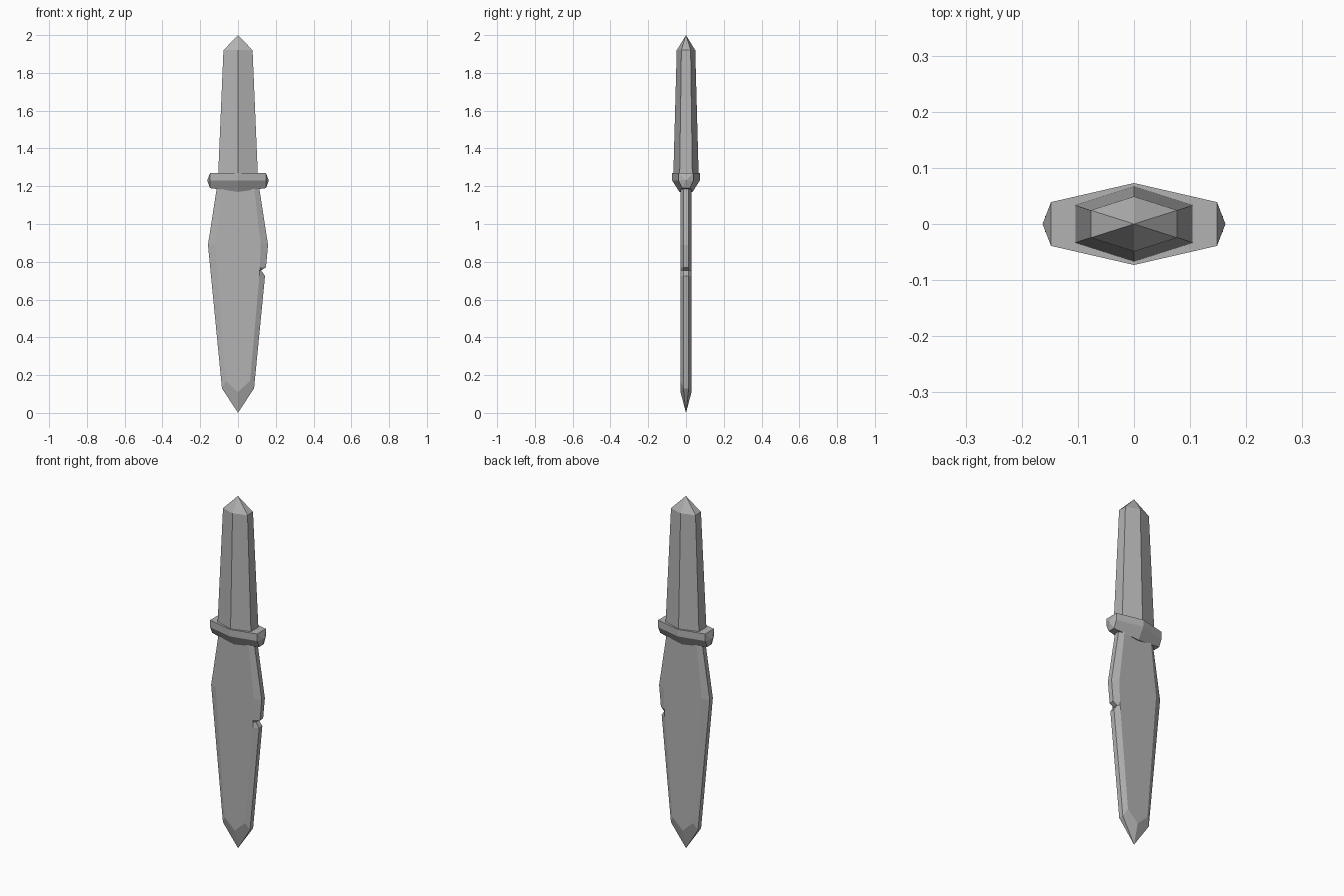
import bpy
import bmesh

cube = bpy.data.objects.get("Cube")
if cube:
    bpy.data.objects.remove(cube, do_unlink=True)

steel = bpy.data.materials.new("grey_steel")
steel.use_nodes = True
grey = (0.45, 0.45, 0.45, 1)
steel.diffuse_color = grey
steel.node_tree.nodes["Principled BSDF"].inputs["Base Color"].default_value = grey


def loft(name, rings, start=None, end=None):
    """Bridge equal rings of points; close each end with a flat cap or a fan to a point."""
    bm = bmesh.new()
    loops = [[bm.verts.new(p) for p in ring] for ring in rings]
    n = len(loops[0])
    for a, b in zip(loops, loops[1:]):
        for i in range(n):
            j = (i + 1) % n
            bm.faces.new((a[i], a[j], b[j], b[i]))
    for loop, apex in ((loops[0], start), (loops[-1], end)):
        if apex is None:
            bm.faces.new(loop)
        else:
            point = bm.verts.new(apex)
            for i in range(n):
                bm.faces.new((loop[i], loop[(i + 1) % n], point))
    bmesh.ops.remove_doubles(bm, verts=bm.verts, dist=0.0005)
    bmesh.ops.recalc_face_normals(bm, faces=bm.faces)
    mesh = bpy.data.meshes.new(name)
    bm.to_mesh(mesh)
    bm.free()
    mesh.materials.append(steel)
    obj = bpy.data.objects.new(name, mesh)
    bpy.context.collection.objects.link(obj)
    return obj


# Blade: flat faces inside a bevelled outline, with a small notch on the left edge
outline = [(0.111, 1.2), (0.159, 0.89), (0.148, 0.77), (0.122, 0.755), (0.143, 0.725),
           (0.085, 0.13), (0, 0), (-0.085, 0.13), (-0.159, 0.89), (-0.111, 1.2)]
flat = [(0.085, 1.2), (0.12, 0.89), (0.116, 0.77), (0.115, 0.755), (0.113, 0.725),
        (0.064, 0.17), (0, 0.11), (-0.064, 0.17), (-0.12, 0.89), (-0.085, 1.2)]


def edge_ring(y):
    # The edge narrows to a single point at the tip
    return [(x, y if z > 0 else 0, z) for x, z in outline]


def face_ring(y):
    return [(x, y, z) for x, z in flat]


loft("blade", [face_ring(-0.029), edge_ring(-0.014), edge_ring(0.014), face_ring(0.029)])


# Guard: six-sided bar, thickest in the middle, with pointed ends
def guard_ring(x, top, bottom, low):
    half = [(top, 1.27), (top, 1.23), (bottom, low)]
    return [(x, y, z) for y, z in half] + [(x, -y, z) for y, z in reversed(half)]


loft("guard",
     [guard_ring(-0.148, 0.039, 0.02, 1.19),
      guard_ring(0, 0.073, 0.035, 1.17),
      guard_ring(0.148, 0.039, 0.02, 1.19)],
     start=(-0.163, 0, 1.23), end=(0.163, 0, 1.23))


# Handle: tapering six-sided grip with a pointed pommel
def grip_ring(w, d, z):
    return [(w, d / 2, z), (0, d, z), (-w, d / 2, z),
            (-w, -d / 2, z), (0, -d, z), (w, -d / 2, z)]


loft("handle", [grip_ring(0.105, 0.067, 1.26), grip_ring(0.077, 0.049, 1.92)],
     end=(0, 0, 2))
